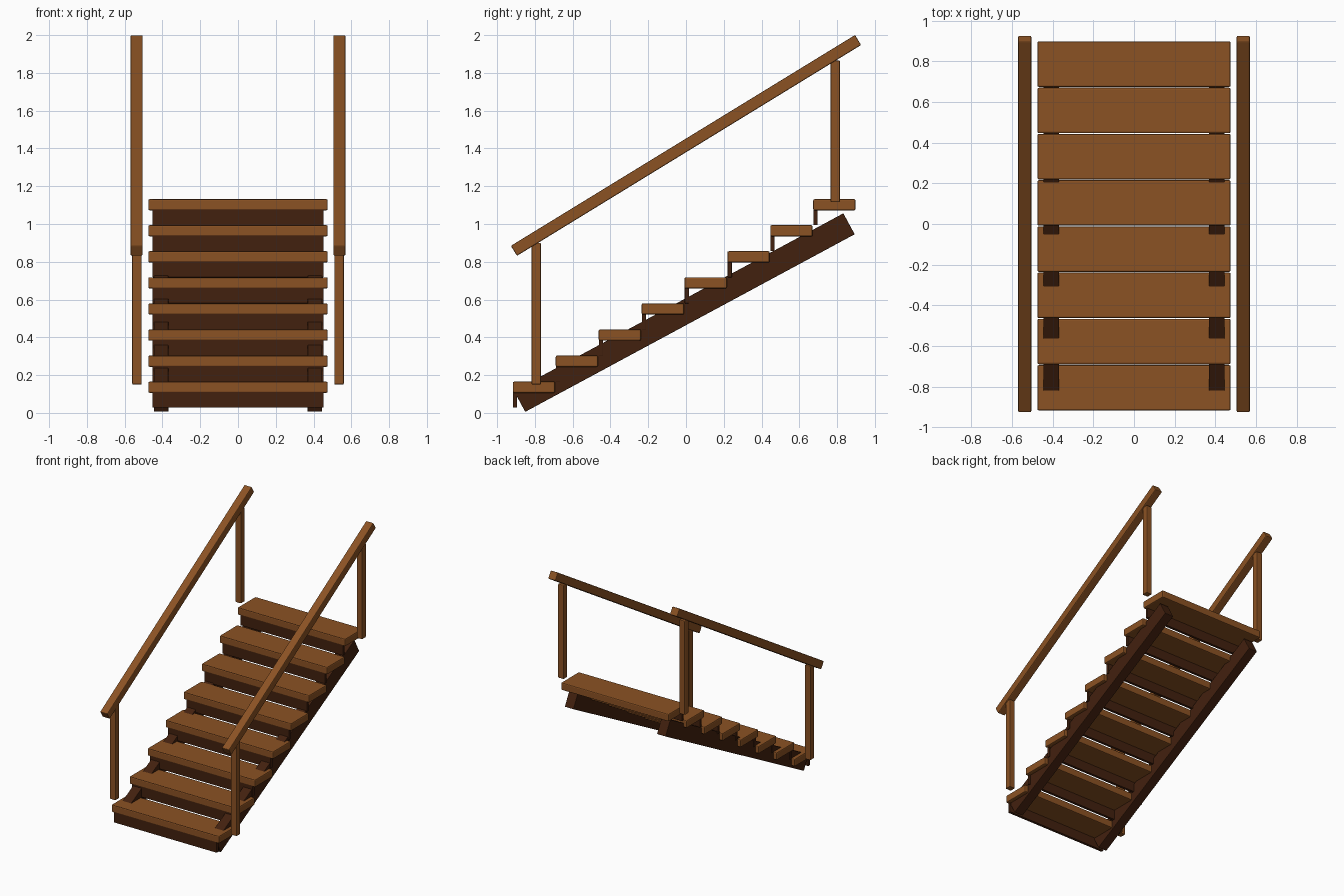
import bpy
import math

if "Cube" in bpy.data.objects:
    bpy.data.objects.remove(bpy.data.objects["Cube"])


def material(name, rgb):
    m = bpy.data.materials.new(name)
    m.diffuse_color = (*rgb, 1)
    m.use_nodes = True
    m.node_tree.nodes["Principled BSDF"].inputs["Base Color"].default_value = m.diffuse_color
    return m


LIGHT = material("light brown wood", (0.26, 0.085, 0.017))
DARK = material("dark brown wood", (0.055, 0.015, 0.0045))


def box(name, centre, size, mat, tilt=0.0, bevel=0.0):
    """Box with optional tilt about x and small chamfered edges."""
    bpy.ops.mesh.primitive_cube_add(size=1, location=centre)
    o = bpy.context.object
    o.name = name
    o.scale = size
    bpy.ops.object.transform_apply(location=False, rotation=False, scale=True)
    o.rotation_euler.x = tilt
    o.data.materials.append(mat)
    if bevel:
        b = o.modifiers.new("bevel", "BEVEL")
        b.width = bevel
        b.segments = 2
    return o


def beam(name, x, start, end, width, depth, mat, bevel):
    """Sloping beam between two (y, z) points on its centre line."""
    dy, dz = end[0] - start[0], end[1] - start[1]
    box(name, (x, (start[0] + end[0]) / 2, (start[1] + end[1]) / 2),
        (width, math.hypot(dy, dz), depth), mat, math.atan2(dz, dy), bevel)


# Treads and risers
STEPS, RISE, RUN = 8, 0.138, 0.2272
for i in range(STEPS):
    top = 0.166 + RISE * i
    front = -0.917 + RUN * i
    box(f"tread_{i + 1}", (0, front + 0.112, top - 0.03),
        (0.95, 0.224, 0.06), LIGHT, bevel=0.008)
    box(f"riser_{i + 1}", (0, front + 0.0125, top - RISE / 2 - 0.001),
        (0.906, 0.022, RISE - 0.002), DARK, bevel=0.002)

# Stringers, posts and handrails on both sides
for side, s in (("left", -1), ("right", 1)):
    beam(f"{side}_stringer", s * 0.407, (-0.881, 0.061), (0.863, 1.001),
         0.077, 0.126, DARK, 0.003)
    box(f"{side}_lower_post", (s * 0.535, -0.793, 0.525),
        (0.05, 0.05, 0.75), LIGHT, bevel=0.006)
    box(f"{side}_upper_post", (s * 0.535, 0.79, 1.491),
        (0.05, 0.05, 0.75), LIGHT, bevel=0.006)
    beam(f"{side}_handrail", s * 0.537, (-0.911, 0.858), (0.911, 1.974),
         0.065, 0.062, LIGHT, 0.006)
